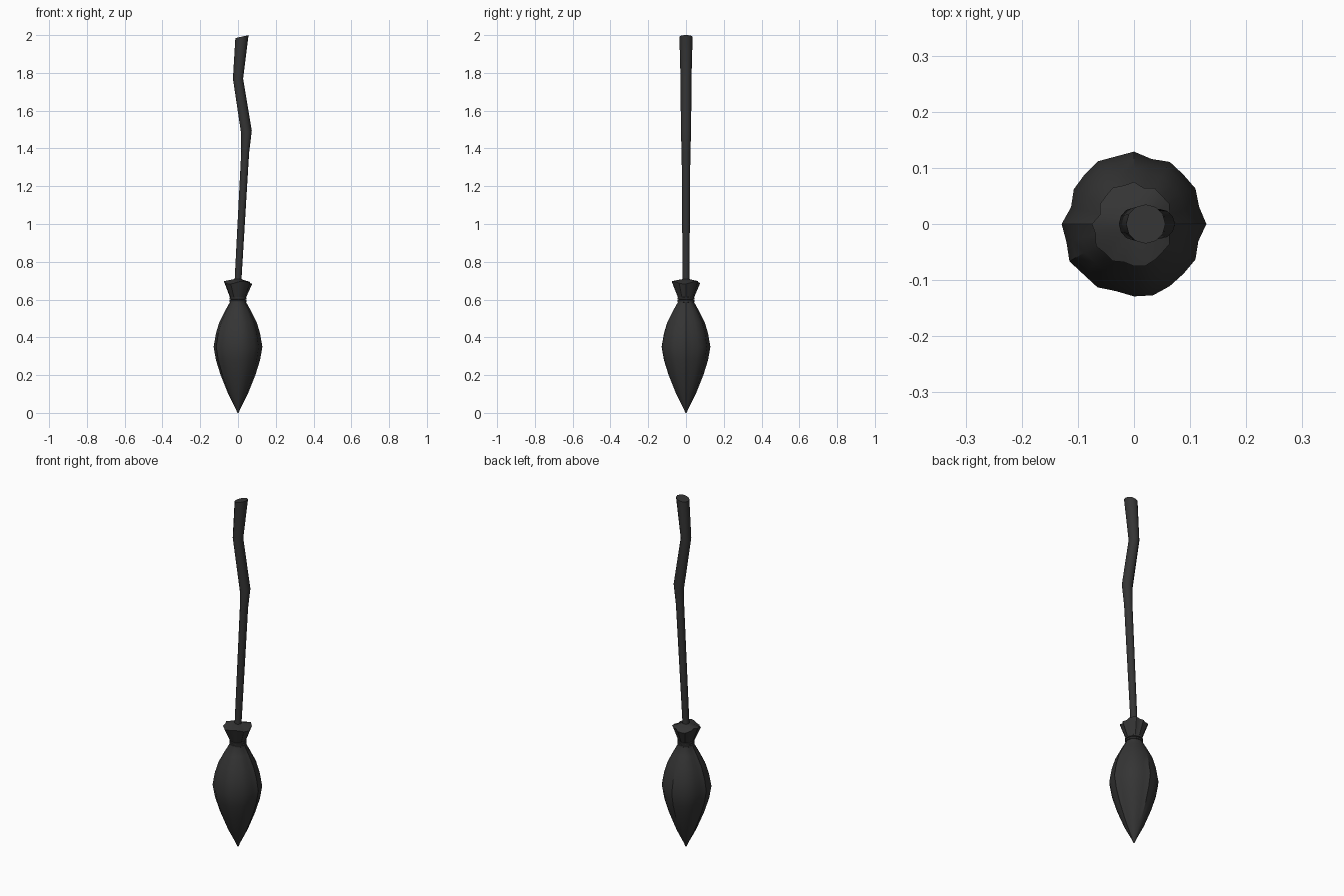
import bpy, bmesh
from math import sin, cos, pi

if "Cube" in bpy.data.objects:
    bpy.data.objects.remove(bpy.data.objects["Cube"])

def loft(name, rings, cap_start=True, cap_end=True):
    """Skin a list of equal-length vertex rings."""
    bm = bmesh.new()
    vs = [[bm.verts.new(p) for p in r] for r in rings]
    n = len(vs[0])
    for a, b in zip(vs, vs[1:]):
        for i in range(n):
            j = (i + 1) % n
            bm.faces.new((a[i], a[j], b[j], b[i]))
    if cap_start:
        bm.faces.new(vs[0][::-1])
    if cap_end:
        bm.faces.new(vs[-1])
    bmesh.ops.recalc_face_normals(bm, faces=bm.faces)
    me = bpy.data.meshes.new(name)
    bm.to_mesh(me)
    bm.free()
    ob = bpy.data.objects.new(name, me)
    bpy.context.collection.objects.link(ob)
    ob.data.materials.append(mat)
    bpy.ops.object.select_all(action='DESELECT')
    ob.select_set(True)
    bpy.context.view_layer.objects.active = ob
    bpy.ops.object.shade_smooth_by_angle(angle=0.6)
    return ob

mat = bpy.data.materials.new("dark_wood")
mat.diffuse_color = (0.035, 0.035, 0.035, 1)
mat.use_nodes = True
mat.node_tree.nodes["Principled BSDF"].inputs["Base Color"].default_value = mat.diffuse_color

def ring(x, z, rx, ry, n, tilt=0.0):
    return [(x + rx * cos(2 * pi * i / n), ry * sin(2 * pi * i / n),
             z + tilt * cos(2 * pi * i / n)) for i in range(n)]

# crooked handle: x, z, x radius, y radius, tilt
path = [(-0.002, 0.60, 0.018, 0.018, 0), (0.0, 0.70, 0.018, 0.018, 0),
        (0.038, 1.38, 0.021, 0.023, 0), (0.045, 1.485, 0.028, 0.027, 0.008),
        (0.0, 1.77, 0.027, 0.029, 0), (0.021, 1.992, 0.035, 0.035, 0.008)]
loft("handle", [ring(x, z, rx, ry, 12, t) for x, z, rx, ry, t in path])

# lumpy outline shared by the bristle parts (24 sides)
lump = [1, .93, .98, .965, .99, .93, 1, .966, 1, .966, .96, .90,
        1, .966, 1.03, .986, 1.01, .96, 1, 1.02, .99, .97, .98, .92]

def bristle_ring(r, z, amount=1.0, wave=0.0):
    out = []
    for i, k in enumerate(lump):
        a = 2 * pi * i / 24
        q = r * (1 + (k - 1) * amount)
        out.append((q * cos(a), q * sin(a), z - wave * (0.5 + 0.5 * sin(3 * a + 2))))
    return out

# brush body
body = [(0.003, 0.0), (0.014, 0.025), (0.052, 0.10), (0.092, 0.20), (0.117, 0.28),
        (0.129, 0.35), (0.117, 0.42), (0.099, 0.48), (0.066, 0.545), (0.041, 0.59),
        (0.041, 0.61)]
loft("brush", [bristle_ring(r, z) for r, z in body])

# flared collar with ragged rim
loft("collar", [bristle_ring(0.040, 0.605), bristle_ring(0.075, 0.698, 1.6, 0.016),
                bristle_ring(0.020, 0.708, 0)])

# two binding cords
for k, z in enumerate((0.592, 0.606)):
    cord = [(0.040, z - 0.007), (0.045, z - 0.004), (0.045, z + 0.004), (0.040, z + 0.007)]
    loft(f"binding_{k + 1}", [ring(0, h, r, r, 20) for r, h in cord])
